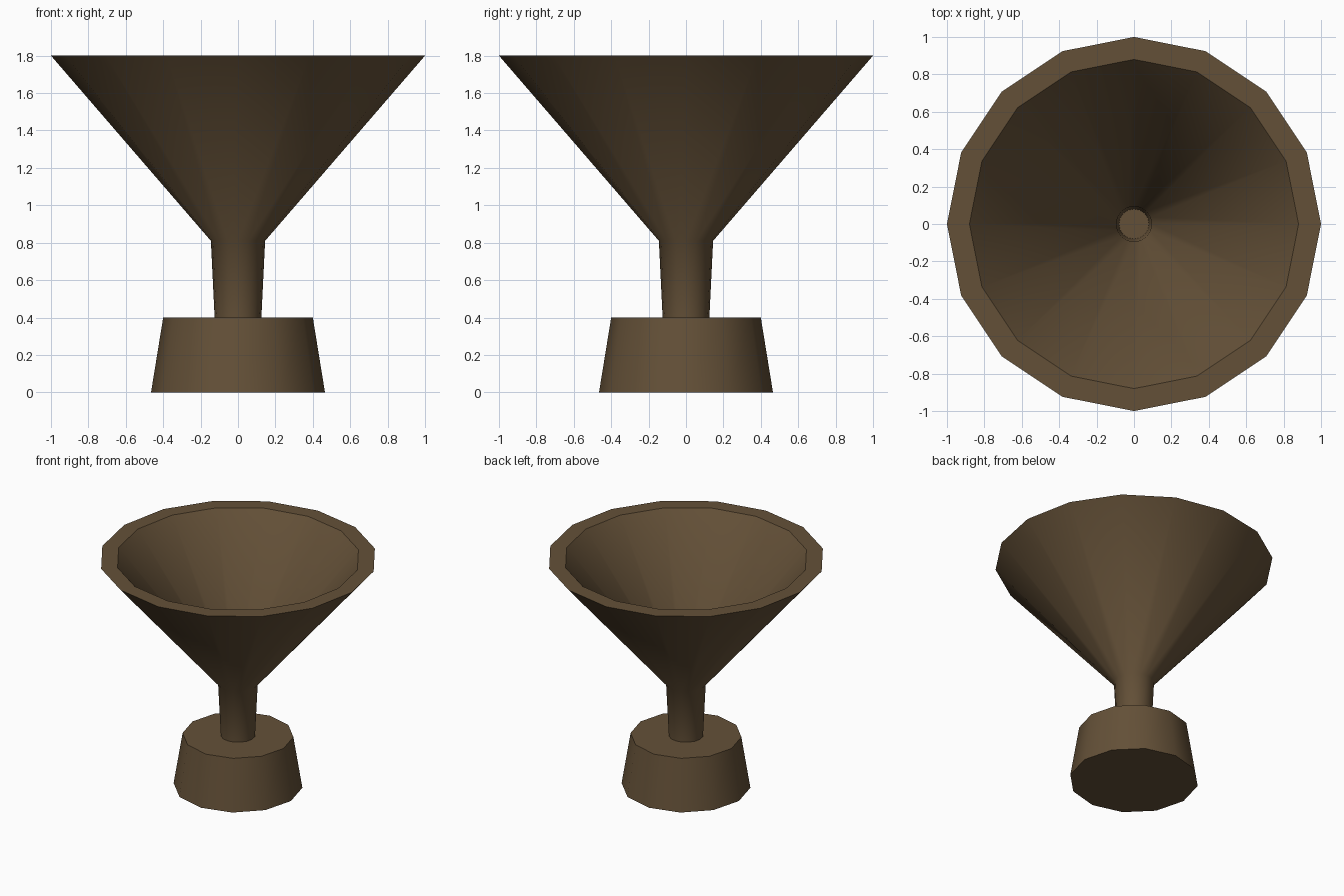
import bpy, bmesh, math

cube = bpy.data.objects.get("Cube")
if cube:
    bpy.data.objects.remove(cube, do_unlink=True)

brown = bpy.data.materials.new("dark_brown")
brown.use_nodes = True
colour = (0.127, 0.081, 0.039, 1.0)
brown.diffuse_color = colour
bsdf = brown.node_tree.nodes["Principled BSDF"]
bsdf.inputs["Base Color"].default_value = colour
bsdf.inputs["Roughness"].default_value = 0.8


def lathe(name, profile, sides, closed=False):
    """Turn a (radius, height) profile around z; open ends are capped."""
    bm = bmesh.new()
    rings = []
    for r, z in profile:
        angles = [math.tau * i / sides for i in range(sides)]
        rings.append([bm.verts.new((r * math.cos(a), r * math.sin(a), z)) for a in angles])
    pairs = list(zip(rings, rings[1:]))
    if closed:
        pairs.append((rings[-1], rings[0]))
    else:
        bm.faces.new(rings[0])
        bm.faces.new(rings[-1])
    for low, high in pairs:
        for i in range(sides):
            j = (i + 1) % sides
            bm.faces.new((low[i], low[j], high[j], high[i]))
    bmesh.ops.recalc_face_normals(bm, faces=bm.faces)
    mesh = bpy.data.meshes.new(name)
    bm.to_mesh(mesh)
    bm.free()
    mesh.materials.append(brown)
    obj = bpy.data.objects.new(name, mesh)
    bpy.context.collection.objects.link(obj)
    bpy.ops.object.select_all(action='DESELECT')
    obj.select_set(True)
    bpy.context.view_layer.objects.active = obj
    bpy.ops.object.shade_smooth_by_angle(angle=math.radians(45))
    return obj


# Tapered solid foot
lathe("base", [(0.465, 0), (0.4, 0.4)], 12)

# Hollow cone and its stem: up the outside, over the rim, down the inside
lathe("funnel", [(0.125, 0.4), (0.145, 0.81), (1, 1.8),
                 (0.88, 1.8), (0.095, 0.85), (0.08, 0.4)], 16, closed=True)
